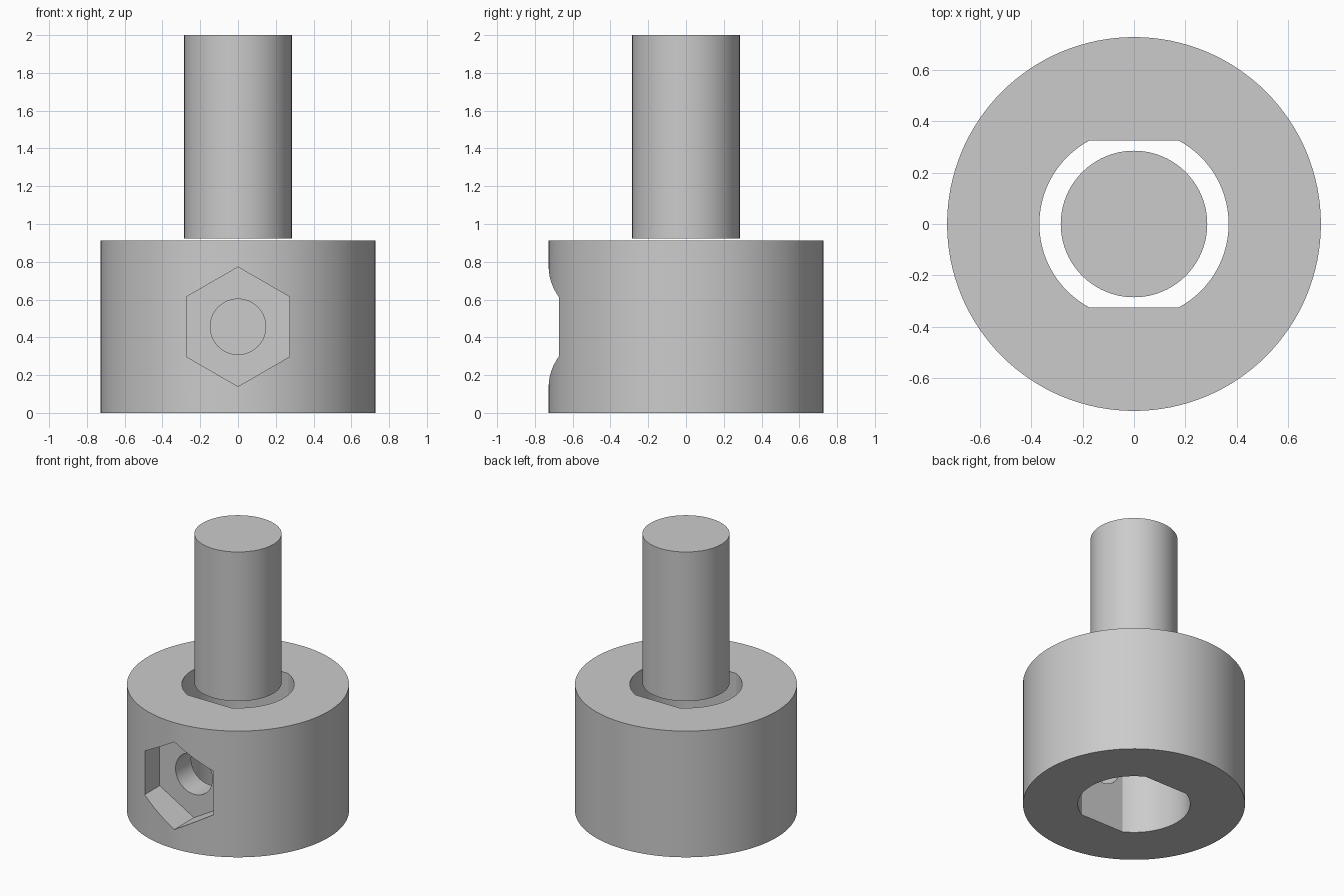
import bpy
import bmesh
from math import asin, cos, pi, radians, sin
from mathutils import Matrix

cube = bpy.data.objects.get("Cube")
if cube:
    bpy.data.objects.remove(cube, do_unlink=True)

grey = bpy.data.materials.new("plain grey")
grey.use_nodes = True
colour = (0.6, 0.6, 0.6, 1)
grey.diffuse_color = colour
grey.node_tree.nodes["Principled BSDF"].inputs["Base Color"].default_value = colour


def arc(radius, start, end, steps):
    return [(radius * cos(start + (end - start) * i / steps),
             radius * sin(start + (end - start) * i / steps)) for i in range(steps + 1)]


def circle(radius, sides, start=0):
    return arc(radius, start, start + 2 * pi, sides)[:-1]


def prism(name, outline, low, high, matrix=Matrix()):
    """Extrude a flat outline from low to high, then place it."""
    bm = bmesh.new()
    face = bm.faces.new([bm.verts.new((x, y, low)) for x, y in outline])
    top = bmesh.ops.extrude_face_region(bm, geom=[face])["geom"]
    bmesh.ops.translate(bm, vec=(0, 0, high - low),
                        verts=[v for v in top if isinstance(v, bmesh.types.BMVert)])
    bm.transform(matrix)
    bmesh.ops.recalc_face_normals(bm, faces=bm.faces)
    mesh = bpy.data.meshes.new(name)
    bm.to_mesh(mesh)
    bm.free()
    mesh.materials.append(grey)
    obj = bpy.data.objects.new(name, mesh)
    bpy.context.collection.objects.link(obj)
    return obj


# Collar and the rod hovering just above it
collar = prism("collar", circle(0.727, 128), 0, 0.912)
rod = prism("rod", circle(0.285, 96), 0.922, 2)

# Double-flat bore, hexagonal nut pocket and screw hole
bore_radius, flat = 0.368, 0.325
corner = asin(flat / bore_radius)
bore = arc(bore_radius, -corner, corner, 40) + arc(bore_radius, pi - corner, pi + corner, 40)
to_front = Matrix.Translation((0, 0, 0.456)) @ Matrix.Rotation(radians(90), 4, "X")
cutters = [
    prism("bore_cutter", bore, -0.1, 1.1),
    prism("nut_pocket_cutter", circle(0.316, 6, pi / 2), 0.503, 0.9, to_front),
    prism("screw_hole_cutter", circle(0.147, 64), 0.1, 0.6, to_front),
]
for cutter in cutters:
    cut = collar.modifiers.new(cutter.name, "BOOLEAN")
    cut.operation = "DIFFERENCE"
    cut.solver = "EXACT"
    cut.object = cutter

# Apply the cuts and remove the helpers
bpy.context.view_layer.update()
evaluated = collar.evaluated_get(bpy.context.evaluated_depsgraph_get())
cut_mesh = bpy.data.meshes.new_from_object(evaluated)
collar.modifiers.clear()
collar.data = cut_mesh
for cutter in cutters:
    bpy.data.objects.remove(cutter, do_unlink=True)

# Smooth round walls with sharp rims
for obj in (collar, rod):
    bpy.ops.object.select_all(action="DESELECT")
    obj.select_set(True)
    bpy.context.view_layer.objects.active = obj
    bpy.ops.object.shade_smooth_by_angle(angle=radians(25))
